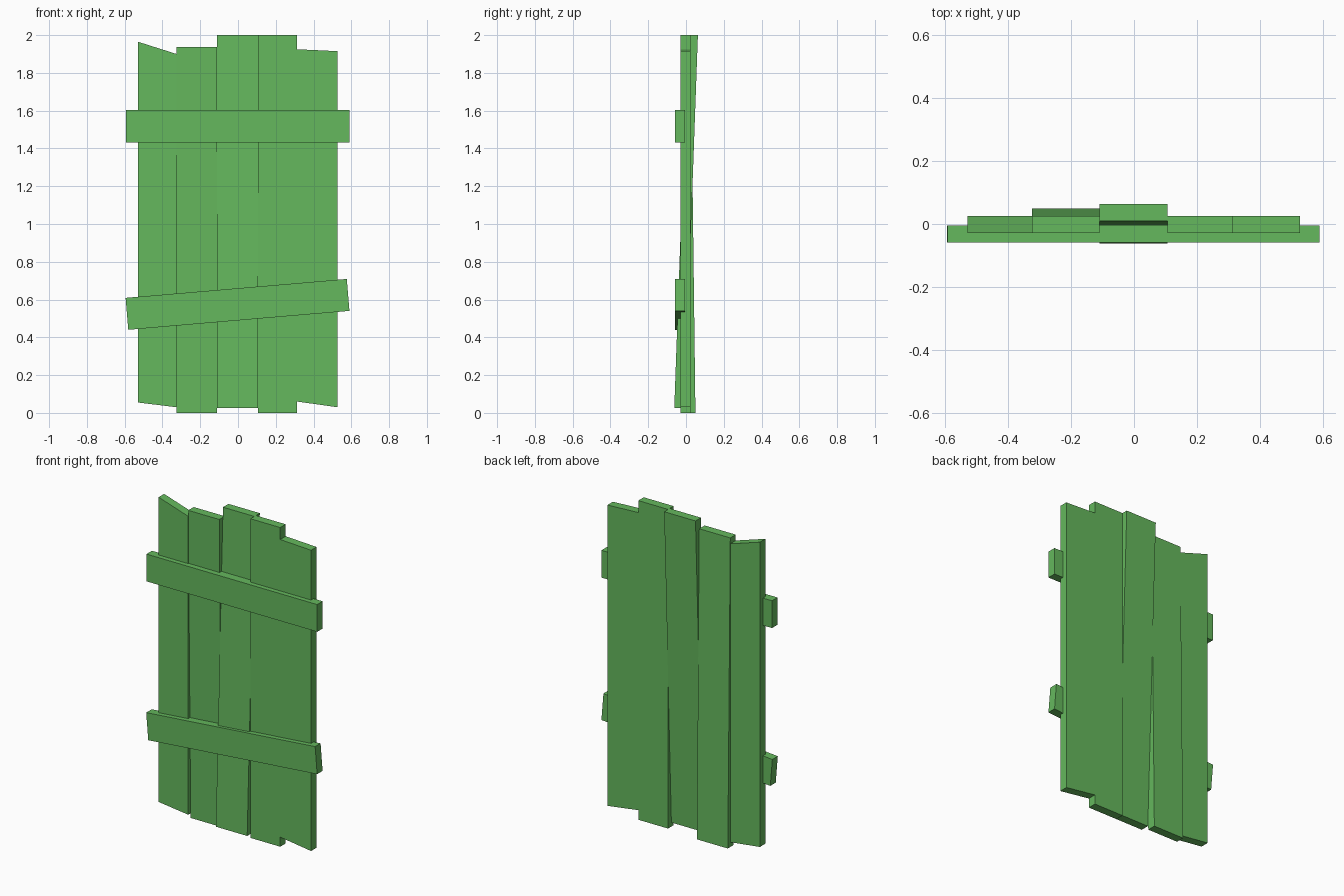
import bpy, bmesh

if "Cube" in bpy.data.objects:
    bpy.data.objects.remove(bpy.data.objects["Cube"])

green = bpy.data.materials.new("painted_wood")
green.diffuse_color = (0.13, 0.48, 0.11, 1)
green.use_nodes = True
green.node_tree.nodes["Principled BSDF"].inputs["Base Color"].default_value = green.diffuse_color

THICK = 0.054


def board(name, outline, y_low, y_high):
    """Extrude an (x, z) outline along y; its front leans from y_low at z=0 to y_high at z=2."""
    bm = bmesh.new()
    front = [bm.verts.new((x, y_low + (y_high - y_low) * z / 2, z)) for x, z in outline]
    face = bm.faces.new(front)
    ext = bmesh.ops.extrude_face_region(bm, geom=[face])
    bmesh.ops.translate(bm, vec=(0, THICK, 0),
                        verts=[v for v in ext["geom"] if isinstance(v, bmesh.types.BMVert)])
    bmesh.ops.recalc_face_normals(bm, faces=bm.faces)
    mesh = bpy.data.meshes.new(name)
    bm.to_mesh(mesh)
    bm.free()
    mesh.materials.append(green)
    obj = bpy.data.objects.new(name, mesh)
    bpy.context.collection.objects.link(obj)
    return obj


# Upright planks: x left, x right, bottom z (left, right), top z (left, right), front y (low, high)
planks = [
    (-0.53, -0.325, (0.055, 0.03), (1.965, 1.90), (-0.029, -0.029)),
    (-0.325, -0.11, (0.0, 0.0), (1.937, 1.937), (-0.004, -0.029)),
    (-0.11, 0.107, (0.025, 0.025), (2.0, 2.0), (-0.063, 0.009)),
    (0.107, 0.313, (0.0, 0.0), (2.0, 2.0), (-0.029, -0.029)),
    (0.313, 0.527, (0.06, 0.03), (1.925, 1.915), (-0.029, -0.029)),
]
for i, (x0, x1, bot, top, lean) in enumerate(planks, 1):
    board(f"plank_{i}", [(x0, bot[0]), (x1, bot[1]), (x1, top[1]), (x0, top[0])], *lean)

# Cross rails on the front, the lower one hanging crooked
board("upper_rail", [(-0.593, 1.432), (0.59, 1.432), (0.59, 1.603), (-0.593, 1.603)], -0.059, -0.059)
board("lower_rail", [(-0.581, 0.44), (0.59, 0.54), (0.576, 0.709), (-0.595, 0.609)], -0.059, -0.059)
